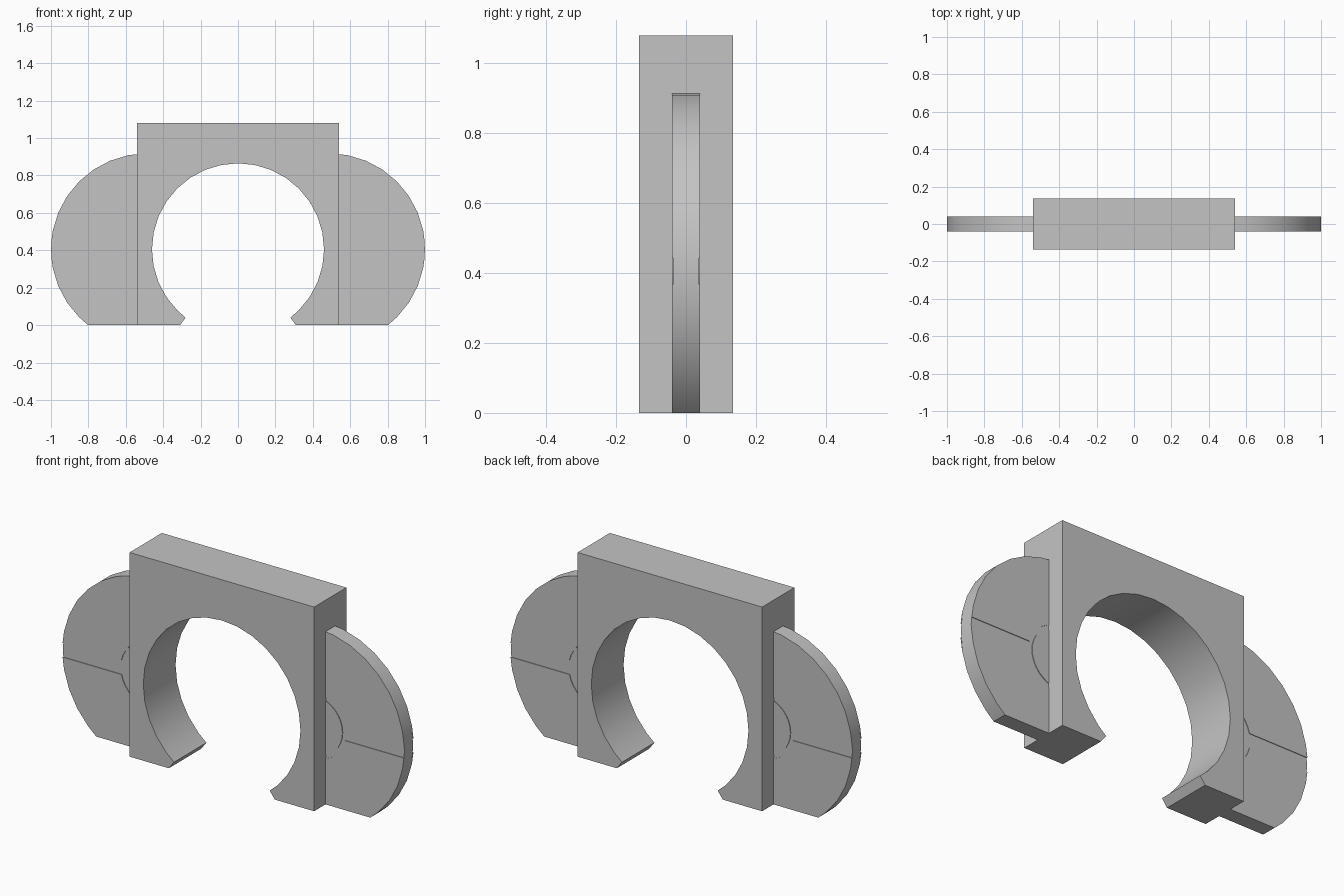
import bpy
import bmesh
import math

cube = bpy.data.objects.get("Cube")
if cube:
    bpy.data.objects.remove(cube, do_unlink=True)

grey = bpy.data.materials.new("light grey")
grey.use_nodes = True
COLOUR = (0.55, 0.55, 0.55, 1.0)
grey.diffuse_color = COLOUR
grey.node_tree.nodes["Principled BSDF"].inputs["Base Color"].default_value = COLOUR

AXIS_Z = 0.405                 # height of the hole and wing centres
BLOCK_X, BLOCK_Y, BLOCK_Z = 0.54, 0.135, 1.08
HOLE_R = 0.46
WING_X, WING_R = 0.487, 0.513  # wing disc centre and radius
WING_Y, GROOVE = 0.04, 0.0035  # wing half thickness, groove depth
ROOT_X = 0.50                  # wing root, buried in the block
RING_IN, RING_OUT = 0.152, 0.172
SLOT = 0.0375                  # half height of the straight groove


def arc(cx, r, start, end, step=math.radians(11.25)):
    """Points on a circle at the axis height, on fixed angular steps."""
    lo, hi = min(start, end), max(start, end)
    k0, k1 = math.floor(lo / step + 1e-4) + 1, math.ceil(hi / step - 1e-4)
    angles = [lo] + [k * step for k in range(k0, k1)] + [hi]
    if start > end:
        angles.reverse()
    return [(cx + r * math.cos(a), AXIS_Z + r * math.sin(a)) for a in angles]


def prism(name, outline, y0, y1):
    """Extrude an x-z outline from y0 to y1."""
    bm = bmesh.new()
    face = bm.faces.new([bm.verts.new((x, y0, z)) for x, z in outline])
    out = bmesh.ops.extrude_face_region(bm, geom=[face])
    moved = [v for v in out["geom"] if isinstance(v, bmesh.types.BMVert)]
    bmesh.ops.translate(bm, verts=moved, vec=(0, y1 - y0, 0))
    bmesh.ops.recalc_face_normals(bm, faces=bm.faces)
    mesh = bpy.data.meshes.new(name)
    bm.to_mesh(mesh)
    bm.free()
    obj = bpy.data.objects.new(name, mesh)
    bpy.context.collection.objects.link(obj)
    mesh.materials.append(grey)
    bpy.ops.object.select_all(action="DESELECT")
    obj.select_set(True)
    bpy.context.view_layer.objects.active = obj
    bpy.ops.object.shade_smooth_by_angle(angle=math.radians(30))
    return obj


# Central block with an open round hole and chamfered lips
lip = math.asin((0.04 - AXIS_Z) / HOLE_R)
hole = arc(0, HOLE_R, lip, math.pi - lip)
prism("clip_block",
      [(0.31, 0)] + hole + [(-0.31, 0), (-BLOCK_X, 0), (-BLOCK_X, BLOCK_Z),
                            (BLOCK_X, BLOCK_Z), (BLOCK_X, 0)],
      -BLOCK_Y, BLOCK_Y)

# Wing outlines: solid core, and face plates that leave the grooves between them
bottom = math.asin(-AXIS_Z / WING_R)
root = math.acos((ROOT_X - WING_X) / WING_R)
rim_slot = math.asin(SLOT / WING_R)
ring_slot = math.asin(SLOT / RING_OUT)
ring_root = math.acos((ROOT_X - WING_X) / RING_OUT)
hub_root = math.acos((ROOT_X - WING_X) / RING_IN)

core = [(ROOT_X, 0)] + arc(WING_X, WING_R, bottom, root)
plates = {
    "upper_plate": arc(WING_X, WING_R, rim_slot, root)
    + arc(WING_X, RING_OUT, ring_root, ring_slot),
    "lower_plate": [(ROOT_X, 0)] + arc(WING_X, WING_R, bottom, -rim_slot)
    + arc(WING_X, RING_OUT, -ring_slot, -ring_root),
    "hub_plate": arc(WING_X, RING_IN, -hub_root, hub_root),
}

# Both wings, with plates on the front and back of each
inner = WING_Y - GROOVE
for side, sx in (("left", 1), ("right", -1)):
    def flip(points):
        return [(sx * x, z) for x, z in points]

    prism(side + "_wing_core", flip(core), -inner, inner)
    for name, outline in plates.items():
        prism(f"{side}_front_{name}", flip(outline), -WING_Y, -inner)
        prism(f"{side}_back_{name}", flip(outline), inner, WING_Y)
